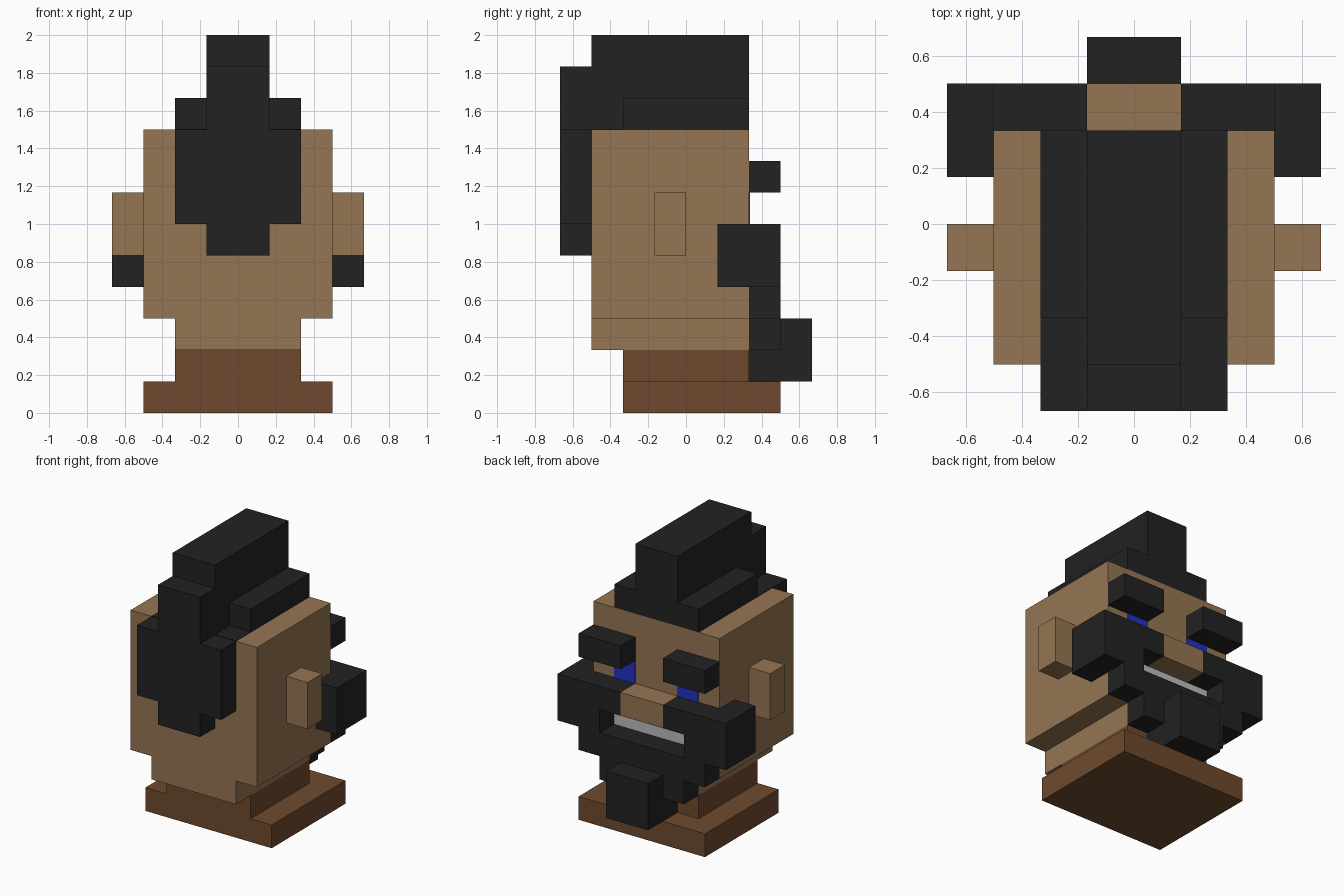
import bpy, bmesh

cube = bpy.data.objects.get("Cube")
if cube:
    bpy.data.objects.remove(cube, do_unlink=True)

U = 1 / 6  # one block


def linear(c):
    c /= 255
    return c / 12.92 if c <= 0.04045 else ((c + 0.055) / 1.055) ** 2.4


def material(name, *rgb):
    m = bpy.data.materials.new(name)
    col = tuple(linear(c) for c in rgb) + (1.0,)
    m.diffuse_color = col
    m.use_nodes = True
    for node in m.node_tree.nodes:
        if node.type == 'BSDF_PRINCIPLED':
            node.inputs["Base Color"].default_value = col
    return m


SKIN = material("tan skin", 149, 117, 83)
HAIR = material("black hair", 34, 34, 34)
WOOD = material("brown wood", 110, 74, 46)
BLUE = material("blue eye", 34, 48, 190)
TEETH = material("pale teeth", 188, 188, 188)


def extrude(name, outline, y0, y1, mat):
    """Extrude an x-z outline, in blocks, from y0 to y1."""
    bm = bmesh.new()
    face = bm.faces.new([bm.verts.new((x * U, y0 * U, z * U)) for x, z in outline])
    ext = bmesh.ops.extrude_face_region(bm, geom=[face], use_keep_orig=True)
    verts = [v for v in ext["geom"] if isinstance(v, bmesh.types.BMVert)]
    bmesh.ops.translate(bm, verts=verts, vec=(0, (y1 - y0) * U, 0))
    bmesh.ops.recalc_face_normals(bm, faces=bm.faces)
    mesh = bpy.data.meshes.new(name)
    bm.to_mesh(mesh)
    bm.free()
    mesh.materials.append(mat)
    obj = bpy.data.objects.new(name, mesh)
    bpy.context.collection.objects.link(obj)
    return obj


def box(name, x, y, z, mat):
    return extrude(name, [(x[0], z[0]), (x[1], z[0]), (x[1], z[1]), (x[0], z[1])], *y, mat)


def pair(name, x, y, z, mat):
    box("left_" + name, x, y, z, mat)
    box("right_" + name, (-x[1], -x[0]), y, z, mat)


def symmetric(name, half, y0, y1, mat):
    """Mirror a half outline (bottom to top on +x) and extrude it."""
    return extrude(name, half + [(-x, z) for x, z in reversed(half)], y0, y1, mat)


# Stand
box("base", (-3, 3), (-2, 3), (0, 1), WOOD)
box("neck", (-2, 2), (-2, 2), (1, 2), WOOD)

# Head with narrower jaw, ears and nose
symmetric("head", [(2, 2), (2, 3), (3, 3), (3, 9)], -3, 2, SKIN)
pair("ear", (3, 4), (-1, 0), (5, 7), SKIN)
box("nose", (-1, 1), (2, 3), (5, 6), SKIN)

# Crest of hair, side tufts and the fall at the back
box("hair_crest", (-1, 1), (-3, 2), (9, 12), HAIR)
pair("hair_tuft", (1, 2), (-2, 2), (9, 10), HAIR)
pair("hair_root", (1, 2), (-3, -2), (9, 9.02), HAIR)
symmetric("back_hair", [(1, 5), (1, 6), (2, 6), (2, 9), (1, 9), (1, 11)], -4, -3, HAIR)

# Eyes, brows and teeth
pair("eye", (1, 2), (2, 2.03), (6, 7), BLUE)
pair("eyebrow", (1, 3), (2, 3), (7, 8), HAIR)
box("teeth", (-2, 2), (2, 2.03), (4, 5), TEETH)

# Moustache and beard around the open mouth, with whiskers and goatee
symmetric("beard", [(1, 1), (1, 2), (2, 2), (2, 3), (3, 3), (3, 4), (4, 4),
                    (4, 6), (1, 6), (1, 5), (2, 5), (2, 4)], 2, 3, HAIR)
pair("whisker", (3, 4), (1, 2), (4, 6), HAIR)
box("goatee", (-1, 1), (3, 4), (1, 3), HAIR)
